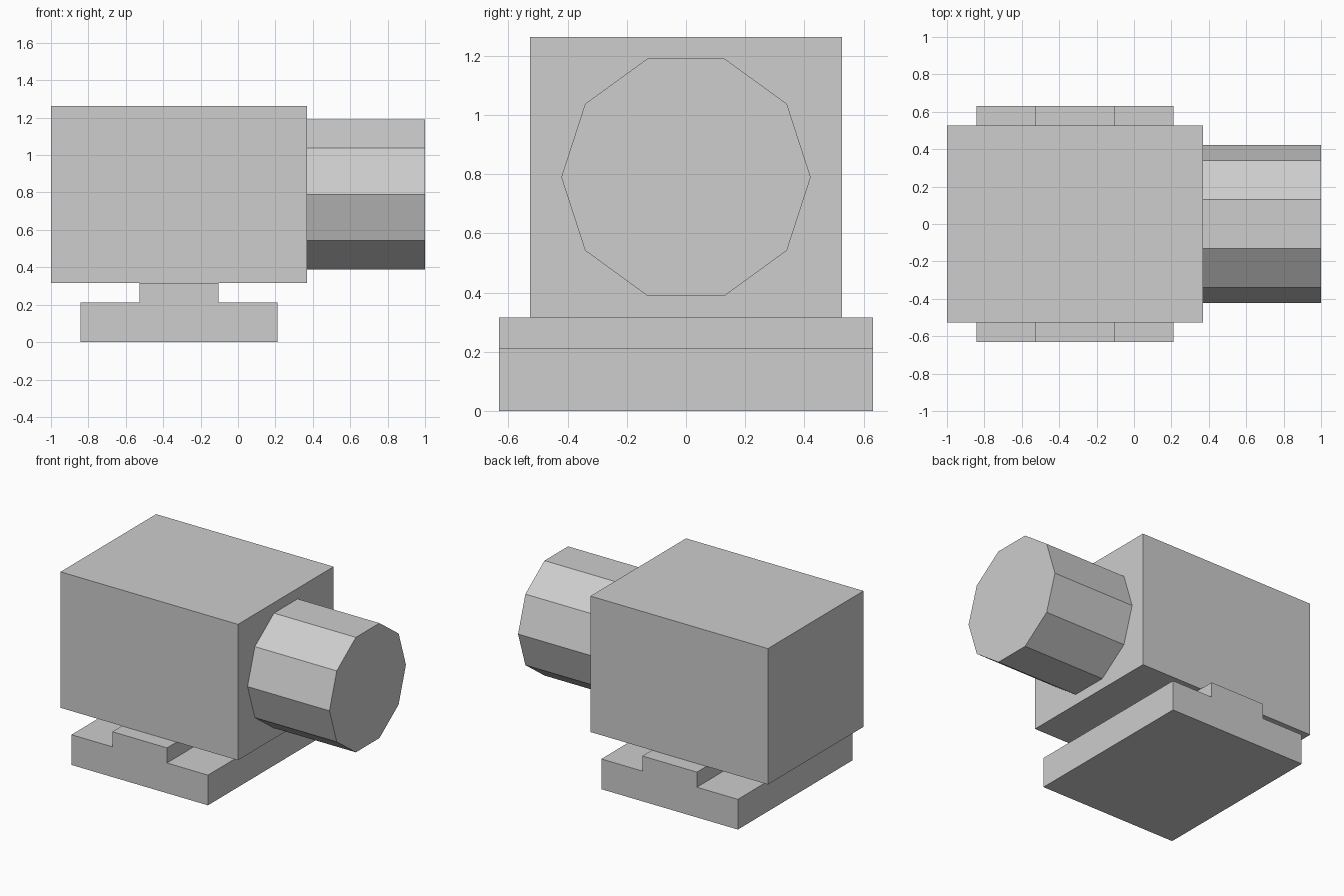
import bpy
import math

cube = bpy.data.objects.get("Cube")
if cube:
    bpy.data.objects.remove(cube, do_unlink=True)

U = 2 / 19  # modelling unit: the whole model is 19 units long

# Single flat grey for every part
grey = bpy.data.materials.new("light_grey")
grey.use_nodes = True
colour = (0.61, 0.61, 0.61, 1)
grey.diffuse_color = colour
grey.node_tree.nodes["Principled BSDF"].inputs["Base Color"].default_value = colour


def add_prism(name, profile, half_depth):
    """Extrude an x-z outline, given in units, symmetrically along y."""
    n = len(profile)
    verts = [(x * U - 1, y * U, z * U)
             for y in (-half_depth, half_depth) for x, z in profile]
    faces = [list(range(n)), list(range(2 * n - 1, n - 1, -1))]
    faces += [(i, i + n, (i + 1) % n + n, (i + 1) % n) for i in range(n)]
    mesh = bpy.data.meshes.new(name)
    mesh.from_pydata(verts, [], faces)
    mesh.materials.append(grey)
    obj = bpy.data.objects.new(name, mesh)
    bpy.context.collection.objects.link(obj)
    return obj


# Box-shaped housing
add_prism("housing", [(0, 3), (13, 3), (13, 12), (0, 12)], 5)

# Mounting foot with a raised central rail
add_prism("mounting_foot",
          [(1.5, 0), (11.5, 0), (11.5, 2), (8.5, 2),
           (8.5, 3), (4.5, 3), (4.5, 2), (1.5, 2)], 6)

# Ten-sided barrel, with corners pointing front and back
bpy.ops.mesh.primitive_cylinder_add(
    vertices=10, radius=4 * U, depth=6 * U,
    location=(1 - 3 * U, 0, 7.5 * U), rotation=(0, math.pi / 2, 0))
barrel = bpy.context.object
barrel.name = "barrel"
barrel.data.materials.append(grey)
